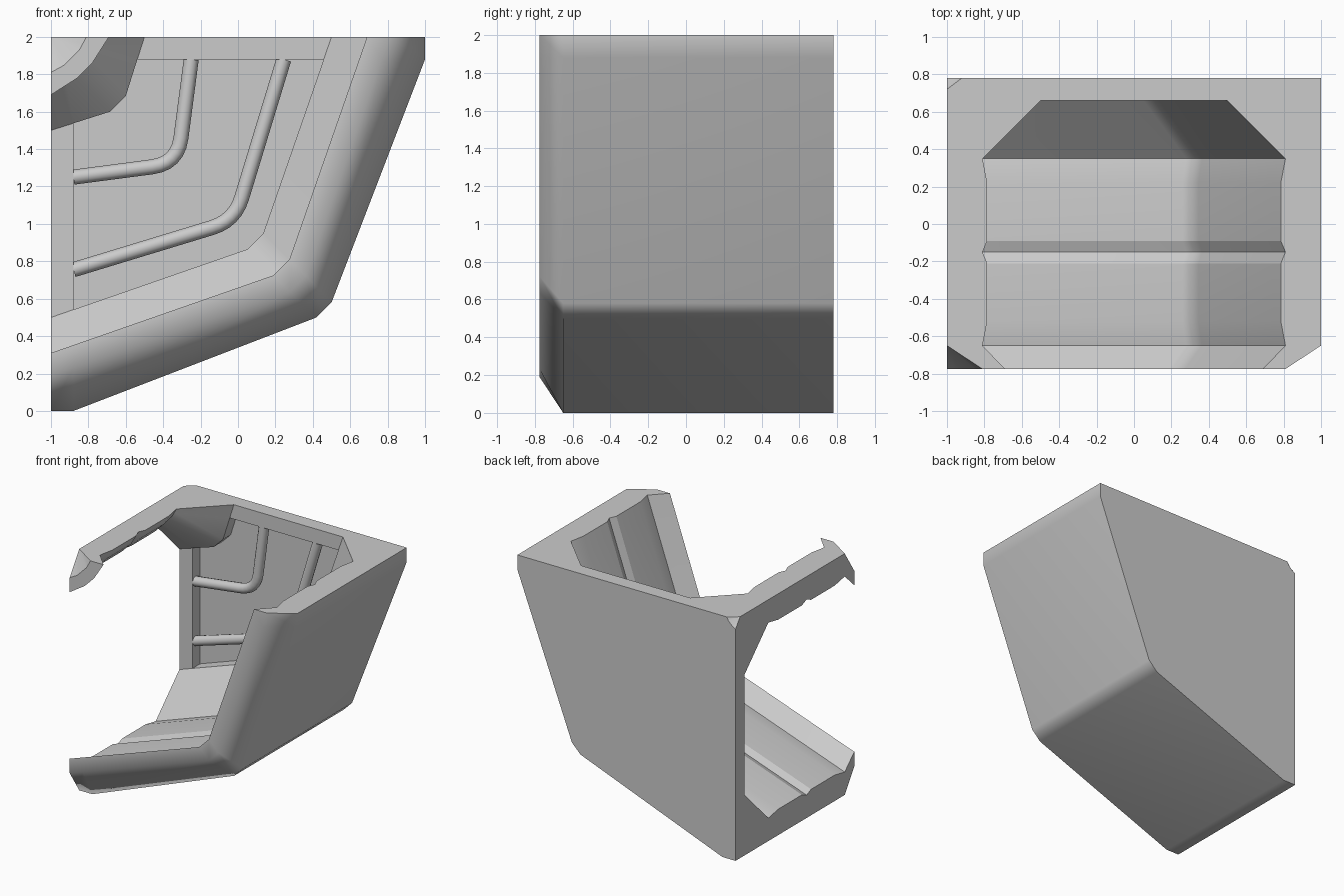
import bpy, bmesh
from mathutils import Vector

if "Cube" in bpy.data.objects:
    bpy.data.objects.remove(bpy.data.objects["Cube"])

# Everything turns around the corner axis at x=-1, z=2 (u = right, v = down)
def place(u, v, y):
    return Vector((-1 + u, y, 2 - v))

def path(r):
    """Six stations of a quarter turn at distance r from the axis."""
    mean = 0.735 * r - 0.01 if r >= 0.5 else 0.58 * r
    half = 0.043 * min(1, r / 0.19)
    if r == 2:
        mean, half = 1.46, 0.04
    a, b = mean + half, mean - half
    t = min(0.12 / b, 0.5) if b > 0 else 0
    start = [(r, 0), (2, 0.12) if r == 2 else (r + (a - r) * t, b * t), (a, b)]
    return start + [(v, u) for u, v in reversed(start)]

# Trough cross-section: grooved wall used on both sides
wall = [(0.31, -.775), (.19, -.65), (.215, -.52), (.215, -.21), (.19, -.15),
        (.215, -.09), (.215, .22), (.19, .35), (.5, .66)]
section = ([(0, -.65), (.19, -.775)] + wall
           + [(2 - r, y) for r, y in reversed(wall)]
           + [(1.81, -.775), (2, -.65), (2, .78), (.08, .78), (0, .72)])

bm = bmesh.new()
rails = [[bm.verts.new(place(u, v, y)) for u, v in path(r)] for r, y in section]
soft = set(rails[-5] + rails[-4])
n = len(section)
pocket = []
for i in range(n - 1):
    for k in range(5):
        f = bm.faces.new((rails[i][k], rails[i + 1][k], rails[i + 1][k + 1], rails[i][k + 1]))
        if i == 10 and 1 <= k <= 3:
            pocket.append(f)
# Cut end faces
for k in (0, 5):
    bm.faces.new([rail[k] for rail in rails])

# Recessed panel in the back wall
ext = bmesh.ops.extrude_face_region(bm, geom=pocket)
moved = [g for g in ext['geom'] if isinstance(g, bmesh.types.BMVert)]
bmesh.ops.translate(bm, verts=moved, vec=(0, 0.1, 0))
left = [f for f in pocket if f.is_valid]
if left:
    bmesh.ops.delete(bm, geom=left, context='FACES')
bmesh.ops.remove_doubles(bm, verts=bm.verts[:], dist=0.0005)
bmesh.ops.recalc_face_normals(bm, faces=bm.faces[:])

# Smooth around the turn, crisp along the profile
for f in bm.faces:
    f.smooth = True
for e in bm.edges:
    a = e.calc_face_angle(0)
    p, q = e.verts
    along = abs(p.co.y - q.co.y) < 1e-4
    is_soft = p in soft and q in soft
    e.smooth = not (a > 1.2 or (along and a > 0.35 and not is_soft))
me = bpy.data.meshes.new("corner_trough")
bm.to_mesh(me)
bm.free()
trough = bpy.data.objects.new("corner_trough", me)
bpy.context.collection.objects.link(trough)
mod = trough.modifiers.new("weighted", 'WEIGHTED_NORMAL')
mod.keep_sharp = True

# Bent pipes lying in the recess
def pipe(name, end, bend, apex):
    a, c = Vector(bend), Vector((apex, apex))
    b = Vector((bend[1], bend[0]))
    pts = [Vector(end)]
    for i in range(7):
        t = i / 6
        pts.append(a * (1 - t) ** 2 + c * 2 * t * (1 - t) + b * t * t)
    pts.append(Vector((end[1], end[0])))
    cu = bpy.data.curves.new(name, 'CURVE')
    cu.dimensions = '3D'
    cu.bevel_depth = 0.04
    cu.bevel_resolution = 4
    sp = cu.splines.new('POLY')
    sp.points.add(len(pts) - 1)
    for s, p in zip(sp.points, pts):
        s.co = (*place(p.x, p.y, 0.70), 1)
    sp.use_smooth = True
    ob = bpy.data.objects.new(name, cu)
    bpy.context.collection.objects.link(ob)
    bpy.ops.object.select_all(action='DESELECT')
    ob.select_set(True)
    bpy.context.view_layer.objects.active = ob
    bpy.ops.object.convert(target='MESH')

pipe("inner_pipe", (.12, .75), (.54, .695), .677)
pipe("outer_pipe", (.12, 1.245), (.86, 1.02), .983)
